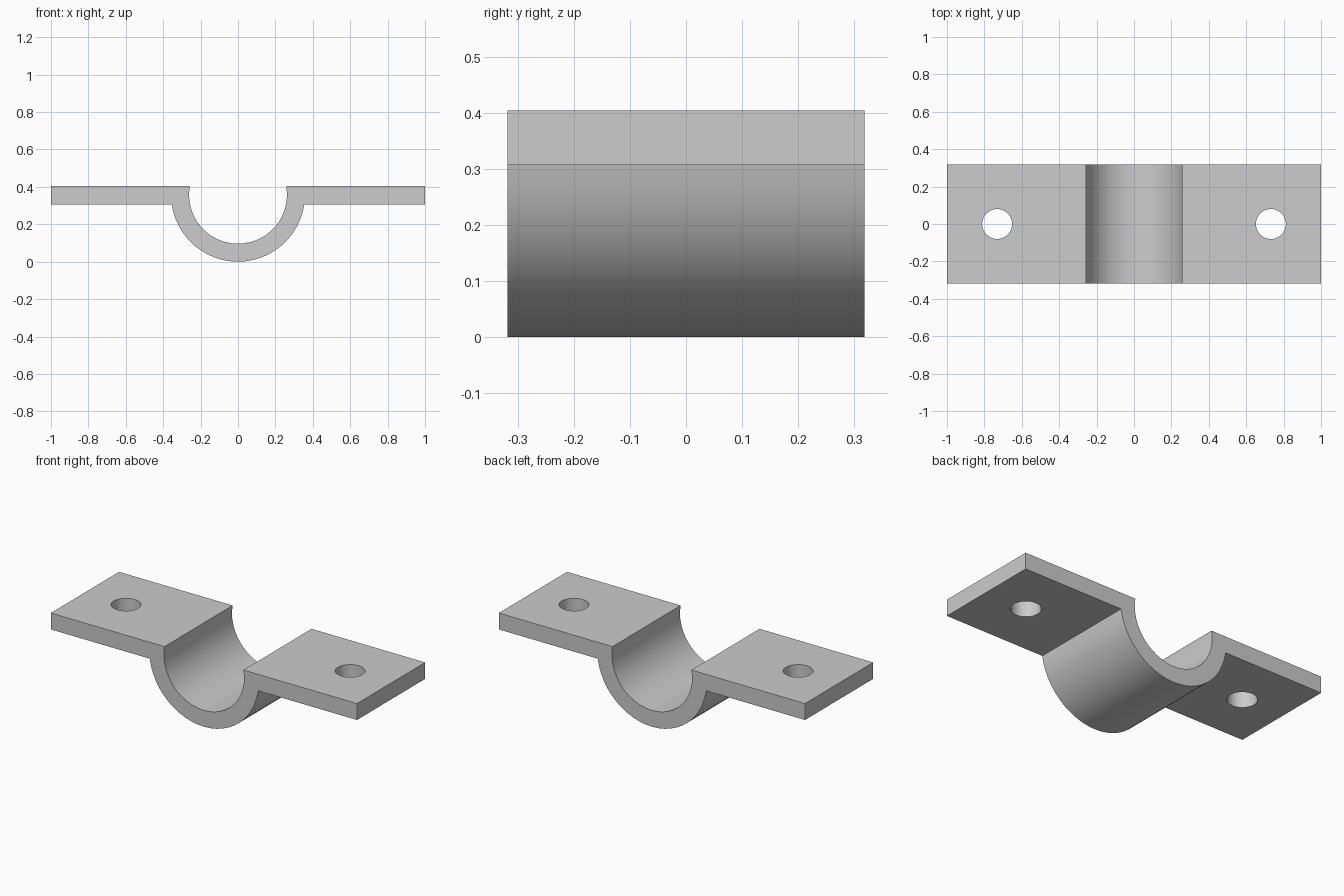
import bpy, bmesh
from math import asin, pi, cos, sin

if "Cube" in bpy.data.objects:
    bpy.data.objects.remove(bpy.data.objects["Cube"])

DEPTH = 0.636
TOP, UNDER = 0.404, 0.307        # heights of the flange faces
OUTER, INNER = 0.358, 0.262      # saddle radii, sharing one centre
HOLE_X, HOLE_R = 0.732, 0.08

grey = bpy.data.materials.new("grey metal")
grey.use_nodes = True
colour = (0.604, 0.604, 0.604, 1)
grey.diffuse_color = colour
grey.node_tree.nodes["Principled BSDF"].inputs["Base Color"].default_value = colour


def arc(radius, end_z, steps=24):
    """Lower arc from left to right, ending at height end_z on both sides."""
    lift = asin((end_z - OUTER) / radius)
    start, sweep = pi - lift, pi + 2 * lift
    return [(radius * cos(start + sweep * i / steps),
             OUTER + radius * sin(start + sweep * i / steps)) for i in range(steps + 1)]


# Clamp strap: one closed profile extruded from front to back
profile = [(-1, UNDER)] + arc(OUTER, UNDER) + [(1, UNDER), (1, TOP)]
profile += arc(INNER, TOP)[::-1] + [(-1, TOP)]
bm = bmesh.new()
front = bm.faces.new([bm.verts.new((x, -DEPTH / 2, z)) for x, z in profile])
extruded = bmesh.ops.extrude_face_region(bm, geom=[front], use_keep_orig=True)
back = [v for v in extruded["geom"] if isinstance(v, bmesh.types.BMVert)]
bmesh.ops.translate(bm, verts=back, vec=(0, DEPTH, 0))
bmesh.ops.recalc_face_normals(bm, faces=bm.faces)
mesh = bpy.data.meshes.new("clamp_strap")
bm.to_mesh(mesh)
bm.free()
strap = bpy.data.objects.new("clamp_strap", mesh)
bpy.context.collection.objects.link(strap)
mesh.materials.append(grey)

# Bolt holes through both flanges
for side in (-1, 1):
    bpy.ops.mesh.primitive_cylinder_add(vertices=40, radius=HOLE_R, depth=0.3,
                                        location=(side * HOLE_X, 0, (TOP + UNDER) / 2))
    cutter = bpy.context.object
    cutter.name = "bolt_hole_cutter"
    cutter.hide_render = True
    cutter.data.materials.append(grey)
    bpy.ops.object.select_all(action='DESELECT')
    strap.select_set(True)
    bpy.context.view_layer.objects.active = strap
    cut = strap.modifiers.new("bolt hole", 'BOOLEAN')
    cut.operation, cut.solver, cut.object = 'DIFFERENCE', 'EXACT', cutter
    bpy.ops.object.modifier_apply(modifier=cut.name)
    bpy.data.objects.remove(cutter)

# Smooth the curved walls, keep the edges sharp
bpy.ops.object.shade_smooth_by_angle(angle=pi / 6)
